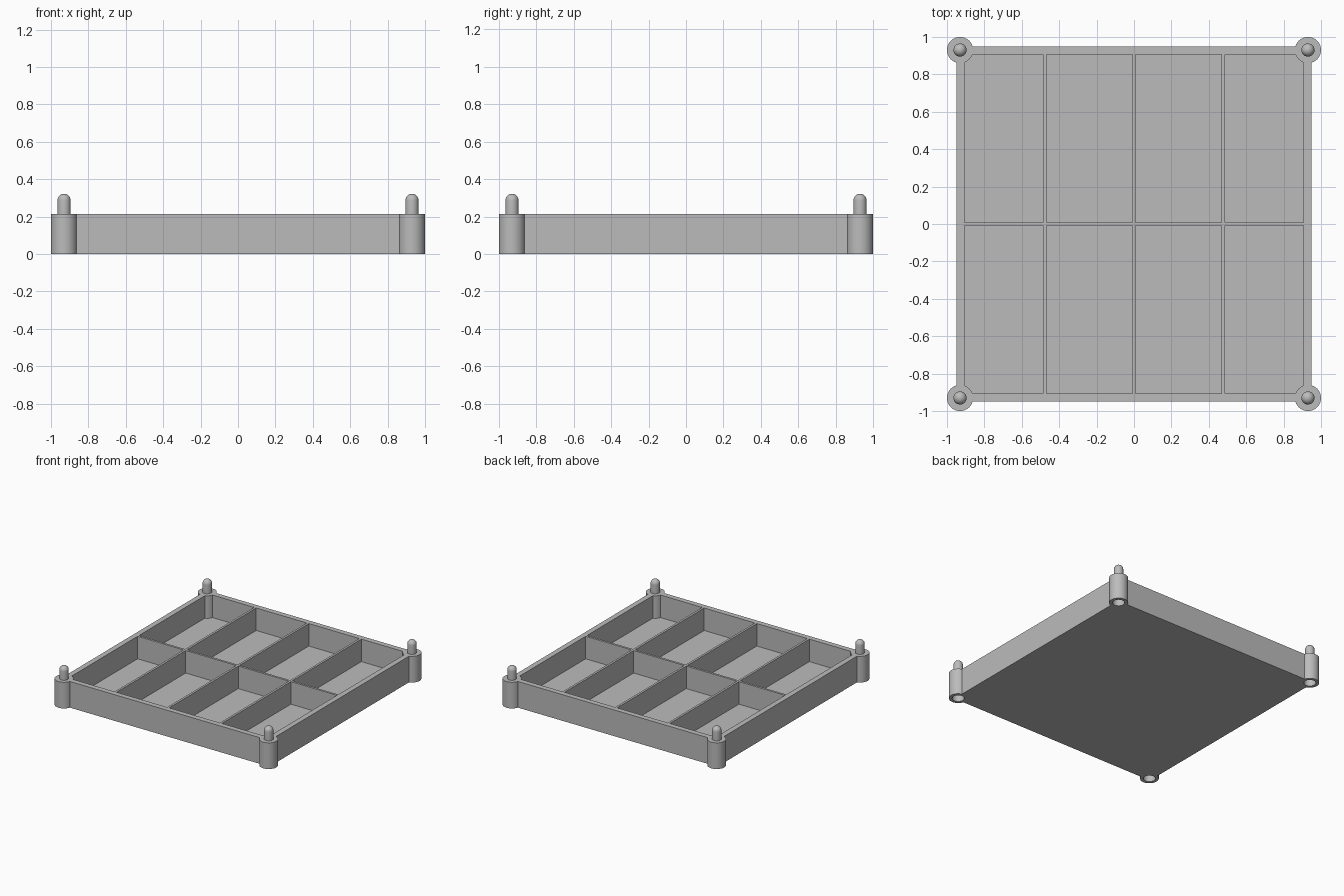
import bpy, bmesh, math
from mathutils import Matrix, Vector

if "Cube" in bpy.data.objects:
    bpy.data.objects.remove(bpy.data.objects["Cube"], do_unlink=True)

OUTER, INNER, HEIGHT, FLOOR = 0.95, 0.906, 0.215, 0.03
POST, POST_R, HOLE_R, HOLE_TOP = 0.93, 0.07, 0.045, 0.13
PIN_R, PIN_TOP, DIVIDER = 0.035, 0.322, 0.009
CORNERS = [(sx * POST, sy * POST) for sx in (-1, 1) for sy in (-1, 1)]

grey = bpy.data.materials.new("plain grey")
grey.use_nodes = True
grey.diffuse_color = (0.5, 0.5, 0.5, 1)
grey.node_tree.nodes["Principled BSDF"].inputs["Base Color"].default_value = grey.diffuse_color


def make_object(name, bm):
    mesh = bpy.data.meshes.new(name)
    bmesh.ops.recalc_face_normals(bm, faces=bm.faces)
    bm.to_mesh(mesh)
    bm.free()
    mesh.materials.append(grey)
    obj = bpy.data.objects.new(name, mesh)
    bpy.context.collection.objects.link(obj)
    return obj


def add_box(bm, lo, hi):
    lo, hi = Vector(lo), Vector(hi)
    move = Matrix.Translation((lo + hi) / 2) @ Matrix.Diagonal((*(hi - lo), 1))
    bmesh.ops.create_cube(bm, size=1, matrix=move)


def select_only(obj):
    bpy.ops.object.select_all(action="DESELECT")
    obj.select_set(True)
    bpy.context.view_layer.objects.active = obj


def cut(obj, bm):
    cutter = make_object("cutter", bm)
    cutter.hide_render = True
    mod = obj.modifiers.new("cut", "BOOLEAN")
    mod.operation, mod.solver, mod.object = "DIFFERENCE", "EXACT", cutter
    select_only(obj)
    bpy.ops.object.modifier_apply(modifier=mod.name)
    bpy.data.objects.remove(cutter, do_unlink=True)


# Tray block
bm = bmesh.new()
add_box(bm, (-OUTER, -OUTER, 0), (OUTER, OUTER, HEIGHT))
tray = make_object("divided_tray", bm)

# Eight compartments, leaving the walls and dividers
columns = [-INNER - DIVIDER, -0.478, 0, 0.478, INNER + DIVIDER]
rows = [-INNER - DIVIDER, 0, INNER + DIVIDER]
bm = bmesh.new()
for x0, x1 in zip(columns, columns[1:]):
    for y0, y1 in zip(rows, rows[1:]):
        add_box(bm, (x0 + DIVIDER, y0 + DIVIDER, FLOOR),
                (x1 - DIVIDER, y1 - DIVIDER, HEIGHT + 0.1))
cut(tray, bm)

# Room for the corner posts
bm = bmesh.new()
for x, y in CORNERS:
    bmesh.ops.create_cone(bm, cap_ends=True, segments=48, radius1=POST_R - 0.001,
                          radius2=POST_R - 0.001, depth=1,
                          matrix=Matrix.Translation((x, y, HEIGHT / 2)))
cut(tray, bm)

# Corner posts: socket below, round-topped pin above
profile = [(0, HOLE_TOP), (HOLE_R, HOLE_TOP), (HOLE_R, 0), (POST_R, 0),
           (POST_R, HEIGHT), (PIN_R, HEIGHT)]
for i in range(9):
    a = math.pi / 2 * i / 8
    profile.append((PIN_R * math.cos(a), PIN_TOP - PIN_R + PIN_R * math.sin(a)))

names = ["front_right_post", "back_right_post", "front_left_post", "back_left_post"]
for name, (x, y) in zip(names, CORNERS):
    bm = bmesh.new()
    verts = [bm.verts.new((r, 0, z)) for r, z in profile]
    edges = [bm.edges.new(pair) for pair in zip(verts, verts[1:])]
    bmesh.ops.spin(bm, geom=verts + edges, cent=(0, 0, 0), axis=(0, 0, 1),
                   angle=math.tau, steps=48, use_duplicate=False)
    bmesh.ops.remove_doubles(bm, verts=bm.verts, dist=0.0001)
    post = make_object(name, bm)
    post.location = (x, y, 0)
    select_only(post)
    bpy.ops.object.shade_smooth_by_angle(angle=math.radians(35))
